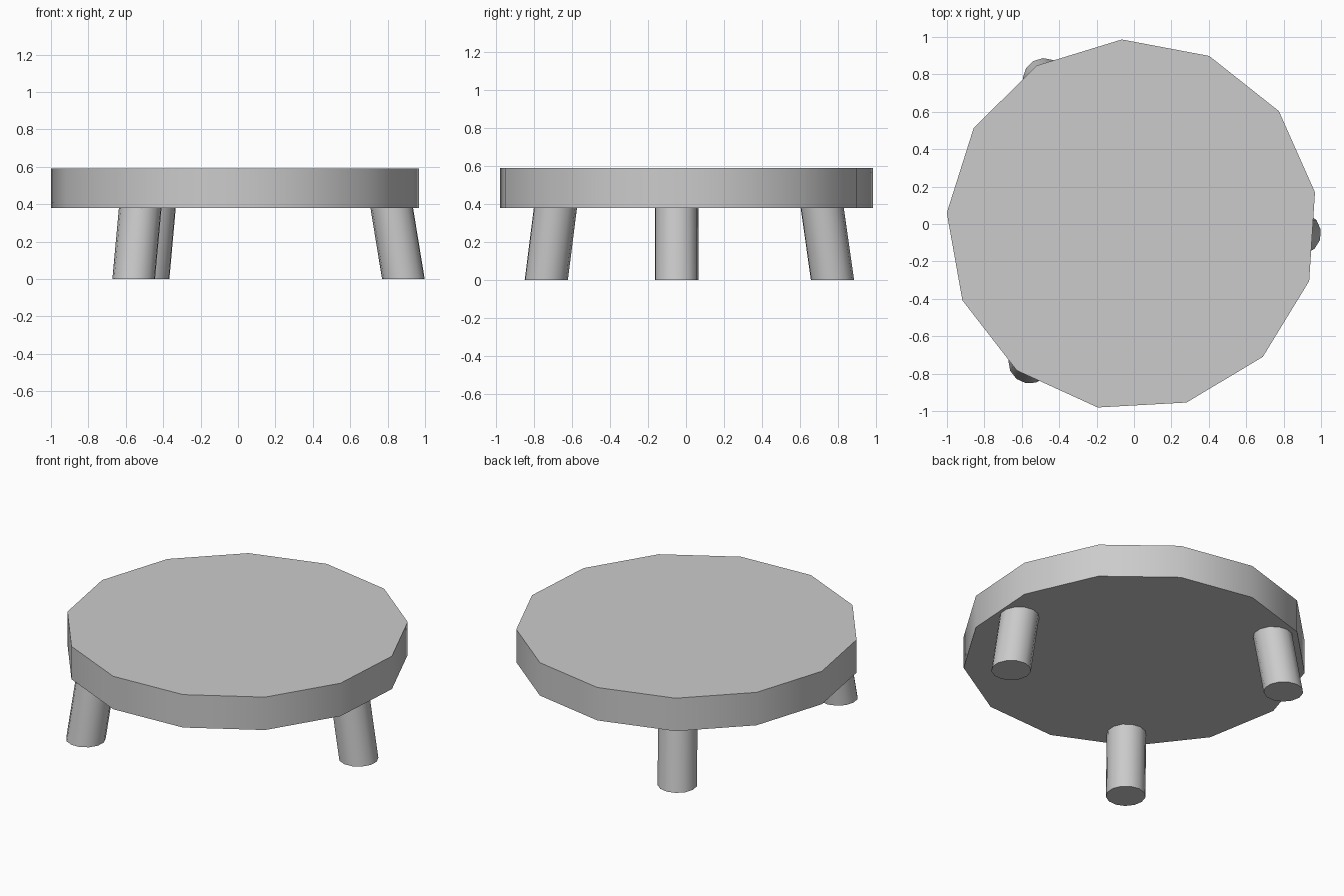
import bpy, bmesh
from math import cos, sin, radians, tau

if "Cube" in bpy.data.objects:
    bpy.data.objects.remove(bpy.data.objects["Cube"])

SIDES = 13
START = radians(10.1)


def prism(name, bottom, top, radius):
    """Straight or slanted 13-sided column with level ends."""
    bm = bmesh.new()
    rings = []
    for cx, cy, z in (bottom, top):
        rings.append([bm.verts.new((cx + radius * cos(START + tau * i / SIDES),
                                    cy + radius * sin(START + tau * i / SIDES), z))
                      for i in range(SIDES)])
    low, high = rings
    bm.faces.new(low[::-1])
    bm.faces.new(high)
    for i in range(SIDES):
        j = (i + 1) % SIDES
        bm.faces.new((low[i], low[j], high[j], high[i]))
    mesh = bpy.data.meshes.new(name)
    bm.to_mesh(mesh)
    bm.free()
    obj = bpy.data.objects.new(name, mesh)
    bpy.context.collection.objects.link(obj)
    # rounded sides, crisp rims
    bpy.ops.object.select_all(action='DESELECT')
    obj.select_set(True)
    bpy.context.view_layer.objects.active = obj
    bpy.ops.object.shade_smooth_by_angle(angle=radians(40))
    return obj


# Seat slab
prism("seat", (-0.01, -0.005, 0.38), (-0.01, -0.005, 0.59), 0.993)

# Three legs splayed outwards: foot (x, y), then where it meets the seat (x, y)
legs = {
    "right_leg": ((0.885, -0.05), (0.823, -0.05)),
    "front_left_leg": ((-0.557, -0.738), (-0.522, -0.69)),
    "back_left_leg": ((-0.48, 0.772), (-0.446, 0.718)),
}
for name, (foot, head) in legs.items():
    prism(name, (*foot, 0.0), (*head, 0.38), 0.115)
